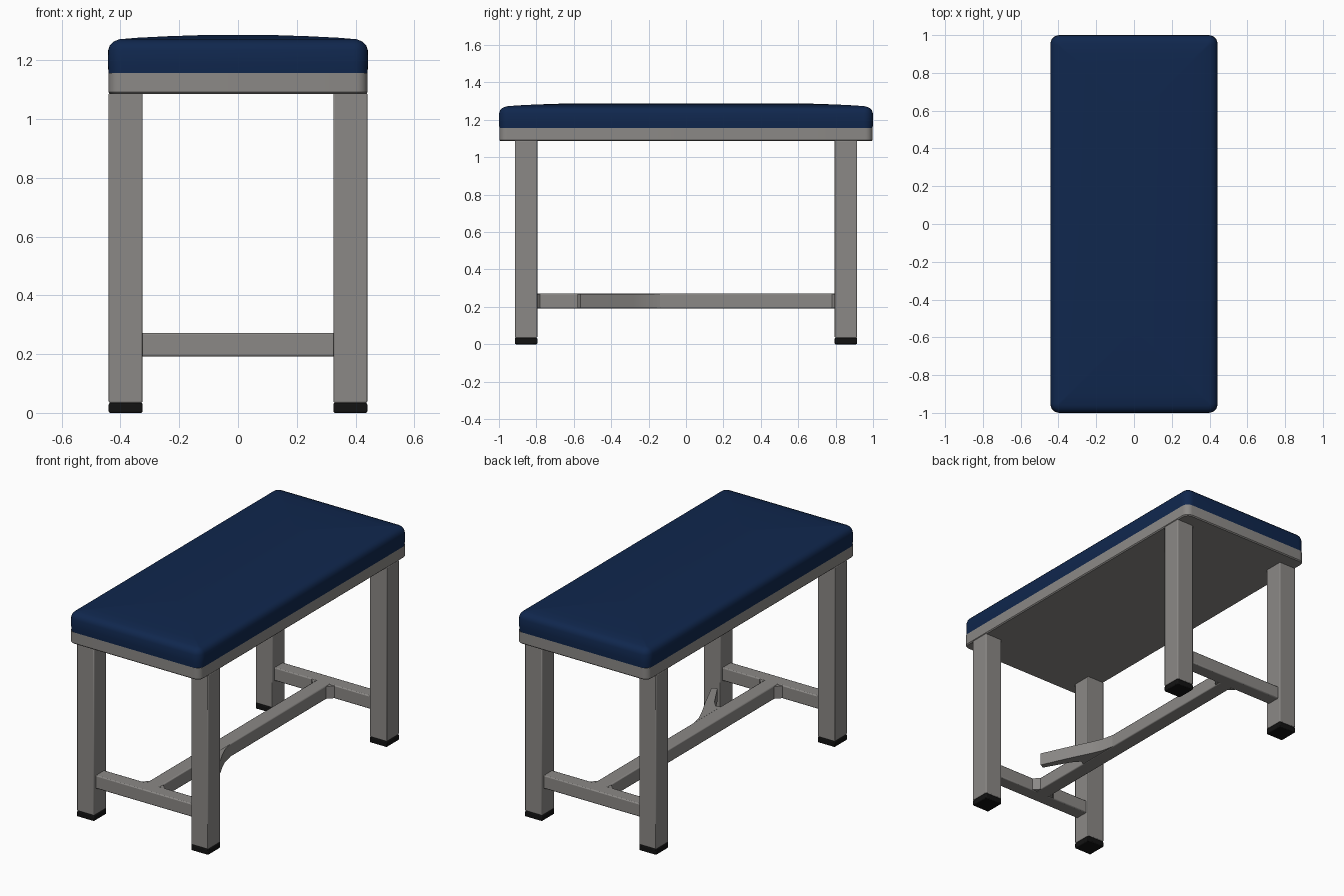
import bpy, bmesh, math

cube = bpy.data.objects.get("Cube")
if cube:
    bpy.data.objects.remove(cube, do_unlink=True)


def material(name, rgb):
    m = bpy.data.materials.new(name)
    m.use_nodes = True
    m.diffuse_color = (*rgb, 1)
    m.node_tree.nodes["Principled BSDF"].inputs["Base Color"].default_value = (*rgb, 1)
    return m


BLUE = material("navy vinyl", (0.005, 0.020, 0.075))
GREY = material("grey metal", (0.26, 0.25, 0.24))
BLACK = material("black rubber", (0.006, 0.006, 0.006))


def finish(name, bm, mat, bevel=0.0, angle=35):
    bmesh.ops.recalc_face_normals(bm, faces=bm.faces)
    mesh = bpy.data.meshes.new(name)
    bm.to_mesh(mesh)
    bm.free()
    mesh.materials.append(mat)
    ob = bpy.data.objects.new(name, mesh)
    bpy.context.collection.objects.link(ob)
    if bevel:
        mod = ob.modifiers.new("soft edges", 'BEVEL')
        mod.width, mod.segments = bevel, 2
    bpy.ops.object.select_all(action='DESELECT')
    bpy.context.view_layer.objects.active = ob
    ob.select_set(True)
    bpy.ops.object.shade_smooth_by_angle(angle=math.radians(angle))
    return ob


def box(name, lo, hi, mat, bevel=0.006):
    bm = bmesh.new()
    bmesh.ops.create_cube(bm, size=1)
    for v in bm.verts:
        for i in range(3):
            v.co[i] = lo[i] if v.co[i] < 0 else hi[i]
    return finish(name, bm, mat, bevel)


def rounded_loft(name, hx, hy, radius, profile, mat, angle=35):
    """Stack rounded rectangles; profile holds (inset, height) pairs."""
    bm = bmesh.new()
    rings = []
    for inset, z in profile:
        r = max(radius - inset, 0.006)
        ring = []
        for k, (sx, sy) in enumerate(((1, 1), (-1, 1), (-1, -1), (1, -1))):
            for j in range(7):
                a = math.radians(90 * k + 15 * j)
                ring.append(bm.verts.new((sx * (hx - inset - r) + r * math.cos(a),
                                          sy * (hy - inset - r) + r * math.sin(a), z)))
        rings.append(ring)
    for low, high in zip(rings, rings[1:]):
        for i in range(len(low)):
            j = (i + 1) % len(low)
            bm.faces.new((low[i], low[j], high[j], high[i]))
    bm.faces.new(rings[0])
    bm.faces.new(rings[-1])
    return finish(name, bm, mat, angle=angle)


def plate(name, outline, z0, z1, mat):
    """Upright prism from a plan outline."""
    bm = bmesh.new()
    face = bm.faces.new([bm.verts.new((x, y, z0)) for x, y in outline])
    top = bmesh.ops.extrude_face_region(bm, geom=[face])["geom"]
    bmesh.ops.translate(bm, vec=(0, 0, z1 - z0),
                        verts=[g for g in top if isinstance(g, bmesh.types.BMVert)])
    return finish(name, bm, mat)


# Crowned cushion and the flat tray under it
rounded_loft("cushion", 0.443, 1.0, 0.05,
             [(0.002, 1.157), (0, 1.19), (0.001, 1.235), (0.007, 1.252), (0.019, 1.264),
              (0.04, 1.272), (0.1, 1.277), (0.2, 1.282), (0.32, 1.286), (0.42, 1.287)],
             BLUE, 60)
rounded_loft("seat_frame", 0.441, 0.998, 0.04,
             [(0.006, 1.086), (0, 1.092), (0, 1.157)], GREY)

# Legs with rubber feet
X0, X1, Y0, Y1 = 0.325, 0.44, 0.795, 0.915
for sy, end in ((-1, "front"), (1, "back")):
    for sx, side in ((-1, "right"), (1, "left")):
        xs = sorted((sx * X0, sx * X1))
        ys = sorted((sy * Y0, sy * Y1))
        for part, z0, z1, mat in (("leg", 0.034, 1.09, GREY), ("foot", 0, 0.034, BLACK)):
            box(f"{end}_{side}_{part}", (xs[0], ys[0], z0), (xs[1], ys[1], z1), mat, 0.005)

# Low stretchers joined in an H
LOW, HIGH, MID = 0.192, 0.272, (Y0 + Y1) / 2
for sy, end in ((-1, "front"), (1, "back")):
    box(f"{end}_stretcher", (-0.33, sy * MID - 0.042, LOW), (0.33, sy * MID + 0.042, HIGH), GREY)
    # small gussets where the long bar meets the cross bar
    edge = sy * (MID - 0.04)
    plate(f"{end}_gusset", [(-0.08, edge), (0.08, edge), (0.044, edge - sy * 0.036),
                            (-0.044, edge - sy * 0.036)], LOW + 0.003, HIGH - 0.003, GREY)
box("long_stretcher", (-0.045, -MID, LOW), (0.045, MID, HIGH), GREY)

# Tapered side branch flaring out of the long stretcher
plate("side_branch",
      [(0.0, -0.12), (0.045, -0.14), (0.06, -0.21), (0.09, -0.28), (0.14, -0.38),
       (0.225, -0.565), (0.195, -0.58), (0.11, -0.43), (0.07, -0.385),
       (0.045, -0.40), (0.0, -0.42)], LOW + 0.002, HIGH - 0.002, GREY)
